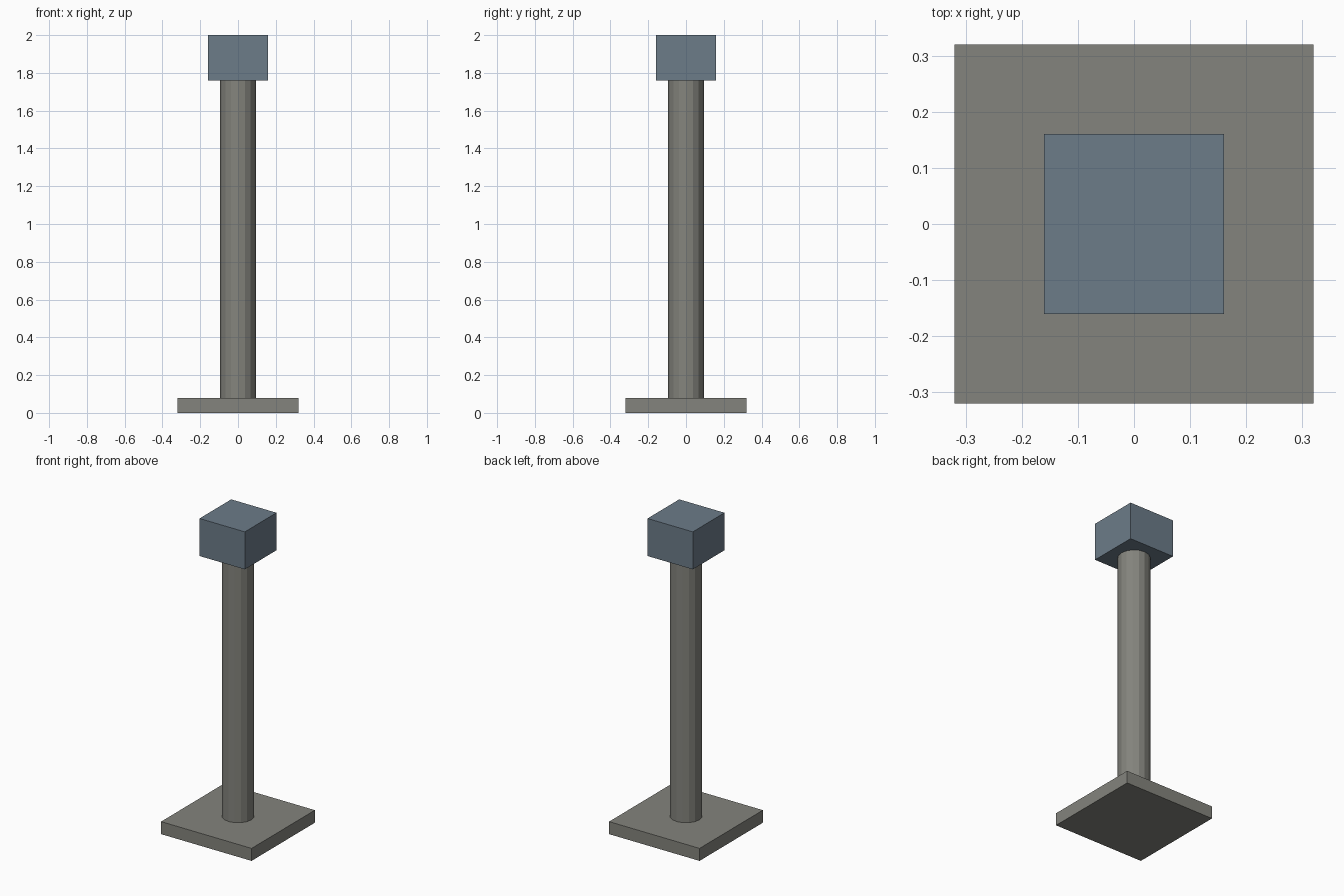
import bpy

cube = bpy.data.objects.get("Cube")
if cube:
    bpy.data.objects.remove(cube, do_unlink=True)


def make_material(name, color):
    mat = bpy.data.materials.new(name)
    mat.use_nodes = True
    mat.diffuse_color = color
    mat.node_tree.nodes["Principled BSDF"].inputs["Base Color"].default_value = color
    return mat


def finish(name, mat):
    obj = bpy.context.object
    obj.name = name
    obj.data.materials.append(mat)
    return obj


def block(name, width, bottom, top, mat):
    bpy.ops.mesh.primitive_cube_add(size=1, location=(0, 0, (bottom + top) / 2))
    obj = finish(name, mat)
    obj.scale = (width, width, top - bottom)
    bpy.ops.object.transform_apply(location=False, rotation=False, scale=True)


BASE_TOP, HEAD_BOTTOM, HEIGHT = 0.08, 1.76, 2.0
stone = make_material("warm grey", (0.23, 0.23, 0.205, 1))
steel = make_material("slate blue", (0.15, 0.20, 0.25, 1))

# Square foot plate
block("base_plate", 0.64, 0, BASE_TOP, stone)

# Faceted post
bpy.ops.mesh.primitive_cylinder_add(
    vertices=16, radius=0.095, depth=HEAD_BOTTOM - BASE_TOP,
    location=(0, 0, (BASE_TOP + HEAD_BOTTOM) / 2))
finish("post", stone)

# Box head
block("head", 0.32, HEAD_BOTTOM, HEIGHT, steel)
